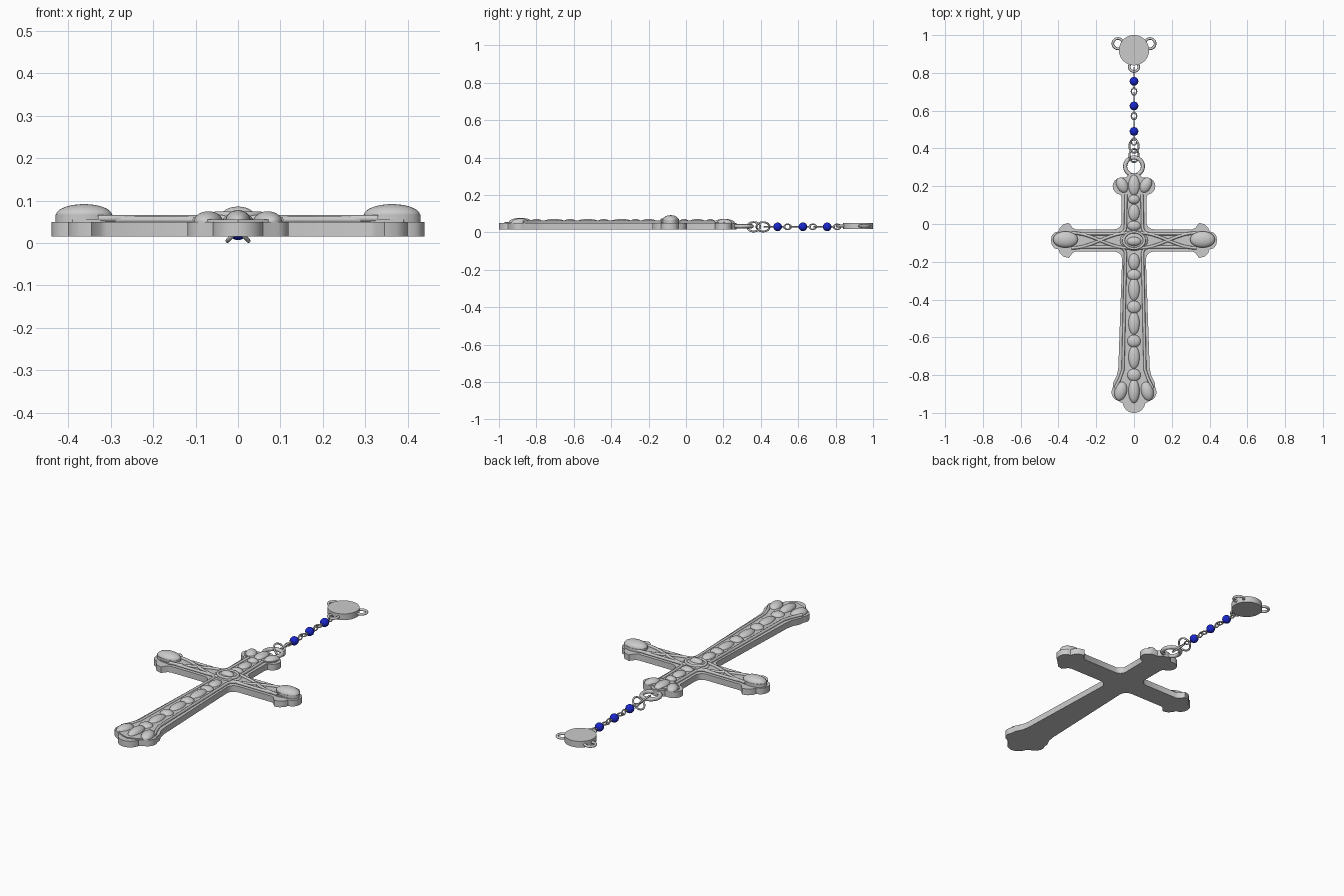
import bpy, bmesh
from math import sin, cos, pi, radians

if "Cube" in bpy.data.objects:
    bpy.data.objects.remove(bpy.data.objects["Cube"])

ARM_Y = -0.087   # centre line of the horizontal arms
CHAIN_Z = 0.03   # height of the chain


def smooth(ob, angle=35):
    bpy.ops.object.select_all(action='DESELECT')
    ob.select_set(True)
    bpy.context.view_layer.objects.active = ob
    bpy.ops.object.shade_smooth_by_angle(angle=radians(angle))
    return ob


def arc(cx, cy, r, a0, a1, n=8):
    return [(cx + r * cos(radians(a0 + (a1 - a0) * i / n)),
             cy + r * sin(radians(a0 + (a1 - a0) * i / n))) for i in range(n + 1)]


def prism(name, half, z0, z1):
    """Right half outline, top to bottom, mirrored in x and extruded."""
    pts = half + [(-x, y) for x, y in reversed(half) if x > 1e-4]
    bm = bmesh.new()
    face = bm.faces.new([bm.verts.new((x, y, z0)) for x, y in pts])
    new = bmesh.ops.extrude_face_region(bm, geom=[face])['geom']
    bmesh.ops.translate(bm, vec=(0, 0, z1 - z0),
                        verts=[g for g in new if isinstance(g, bmesh.types.BMVert)])
    bmesh.ops.recalc_face_normals(bm, faces=bm.faces)
    me = bpy.data.meshes.new(name)
    bm.to_mesh(me)
    bm.free()
    ob = bpy.data.objects.new(name, me)
    bpy.context.collection.objects.link(ob)
    return smooth(ob)


def dome(name, x, y, z, rx, ry, rz, turn=0):
    bpy.ops.mesh.primitive_uv_sphere_add(segments=24, ring_count=14, location=(x, y, z),
                                         rotation=(0, 0, radians(turn)))
    ob = bpy.context.object
    ob.name, ob.scale = name, (rx, ry, rz)
    return smooth(ob)


def ring(name, x, y, z, r, thick, sx=1, sy=1, tilt=0):
    bpy.ops.mesh.primitive_torus_add(major_radius=r, minor_radius=thick, major_segments=28,
                                     minor_segments=8, location=(x, y, z),
                                     rotation=(0, radians(tilt), 0))
    ob = bpy.context.object
    ob.name, ob.scale = name, (sx, sy, 1)
    return smooth(ob, 60)


def disc(name, x, y, z, r, depth, rot=(0, 0, 0), sides=40, scale=(1, 1, 1)):
    bpy.ops.mesh.primitive_cylinder_add(vertices=sides, radius=r, depth=depth,
                                        location=(x, y, z), rotation=rot)
    ob = bpy.context.object
    ob.name, ob.scale = name, scale
    return smooth(ob)


def strand(name, pts, r):
    cu = bpy.data.curves.new(name, 'CURVE')
    cu.dimensions, cu.bevel_depth, cu.bevel_resolution = '3D', r, 2
    cu.use_fill_caps = True
    sp = cu.splines.new('POLY')
    sp.points.add(len(pts) - 1)
    for p, co in zip(sp.points, pts):
        p.co = (*co, 1)
    ob = bpy.data.objects.new(name, cu)
    bpy.context.collection.objects.link(ob)
    bpy.ops.object.select_all(action='DESELECT')
    ob.select_set(True)
    bpy.context.view_layer.objects.active = ob
    bpy.ops.object.convert(target='MESH')
    return smooth(bpy.context.object, 60)


# cross plate: lobed ends and flared foot
tip = [(.31, -.028), (.325, -.02), (.345, .006), (.375, -.002), (.393, -.02), (.4, -.04),
       (.42, -.045), (.435, -.062), (.44, ARM_Y)]
tip += [(x, 2 * ARM_Y - y) for x, y in reversed(tip[:-1])]
plate = ([(0, .27)] + arc(0, .22, .05, 75, 30, 4) + arc(.068, .2, .045, 85, -85)
         + [(.066, .14)] + arc(.105, .012, .04, 180, 270, 6) + tip
         + arc(.105, -.188, .042, 90, 180, 6) + [(.083, -.76), (.09, -.8), (.11, -.84)]
         + arc(.072, -.89, .047, 35, -75) + arc(0, -.94, .06, -10, -90))
prism("cross_plate", plate, .016, .05)

# raised inner panel
ptip = [(.29, -.05), (.33, -.04), (.39, -.05), (.422, ARM_Y)]
ptip += [(x, 2 * ARM_Y - y) for x, y in reversed(ptip[:-1])]
panel = ([(0, .255), (.03, .24), (.08, .23), (.098, .2), (.08, .17), (.045, .155)]
         + arc(.075, -.02, .03, 180, 270, 5) + ptip + arc(.08, -.155, .032, 90, 180, 5)
         + [(.058, -.77), (.085, -.84), (.102, -.88), (.09, -.92), (.045, -.955), (0, -.97)])
prism("cross_panel", panel, .048, .056)

# edging rails around the shaft and arms
for s in (1, -1):
    low = [(.29, -.122)] + arc(.08, -.157, .035, 90, 180, 5) + [(.058, -.77), (.075, -.82), (.1, -.87)]
    up = [(.29, -.052)] + arc(.08, -.017, .035, 270, 180, 5) + [(.042, .155)]
    strand("lower_rail", [(s * x, y, .055) for x, y in low], .008)
    strand("upper_rail", [(s * x, y, .055) for x, y in up], .008)

    # woven strands along the arms
    for k in (1, -1):
        pts = []
        for i in range(25):
            t = i / 24
            pts.append((s * (.03 + .3 * t), ARM_Y + k * .04 * cos(pi * t), .058))
        strand("arm_strand", pts, .008)

    # oval cabochon on each arm end
    disc("arm_oval_base", s * .363, -.082, .058, 1, .018, scale=(.067, .044, 1))
    dome("arm_oval", s * .363, -.082, .066, .066, .043, .026)

    # side petals at the top and foot
    dome("top_side_petal", s * .062, .205, .05, .03, .043, .022, s * -25)
    dome("foot_side_petal", s * .07, -.885, .05, .033, .052, .025, s * 14)

# centre medallion
dome("centre_boss", 0, ARM_Y, .052, .075, .055, .02)
ring("centre_ring", 0, ARM_Y, .066, .055, .008, 1, .8)
dome("centre_bead", 0, ARM_Y - .005, .066, .038, .024, .02)

# beading down the shaft: (y, half length)
for y, h in ((.205, .055), (.13, .025), (.06, .045), (-.01, .026), (-.2, .045), (-.27, .03),
             (-.345, .062), (-.44, .034), (-.525, .062), (-.62, .034), (-.705, .062),
             (-.8, .034), (-.885, .064)):
    dome("shaft_bead", 0, y, .052, .036 if h < .04 and y < 0 else .03, h,
         .026 if y < -.85 else .02)

# hanging ring and tilted jump rings
ring("hanging_ring", 0, .305, .033, .047, .011)
ring("jump_ring_lower", 0, .362, CHAIN_Z, .035, .005, tilt=45)
ring("jump_ring_upper", 0, .412, CHAIN_Z, .035, .005, tilt=-45)

# chain of blue beads
blue = bpy.data.materials.new("bead_blue")
blue.diffuse_color = (0.01, 0.02, 0.6, 1)
blue.use_nodes = True
blue.node_tree.nodes["Principled BSDF"].inputs["Base Color"].default_value = blue.diffuse_color
for y in (.49, .625, .755):
    dome("chain_bead", 0, y, CHAIN_Z, .023, .023, .023).data.materials.append(blue)
    disc("chain_wire", 0, y, CHAIN_Z, .004, .085, (pi / 2, 0, 0), 10)
    ring("flat_link", 0, y - .053, CHAIN_Z, .014, .0035, 1, 1.3)
    ring("upright_link", 0, y + .053, CHAIN_Z, .014, .0035, 1, 1.3, 90)

# medal with three loops
disc("medal", 0, .92, .034, .08, .034, sides=48)
for s in (1, -1):
    ring("medal_side_loop", s * .085, .955, .034, .027, .007)
ring("medal_lower_loop", 0, .832, .034, .025, .007)
